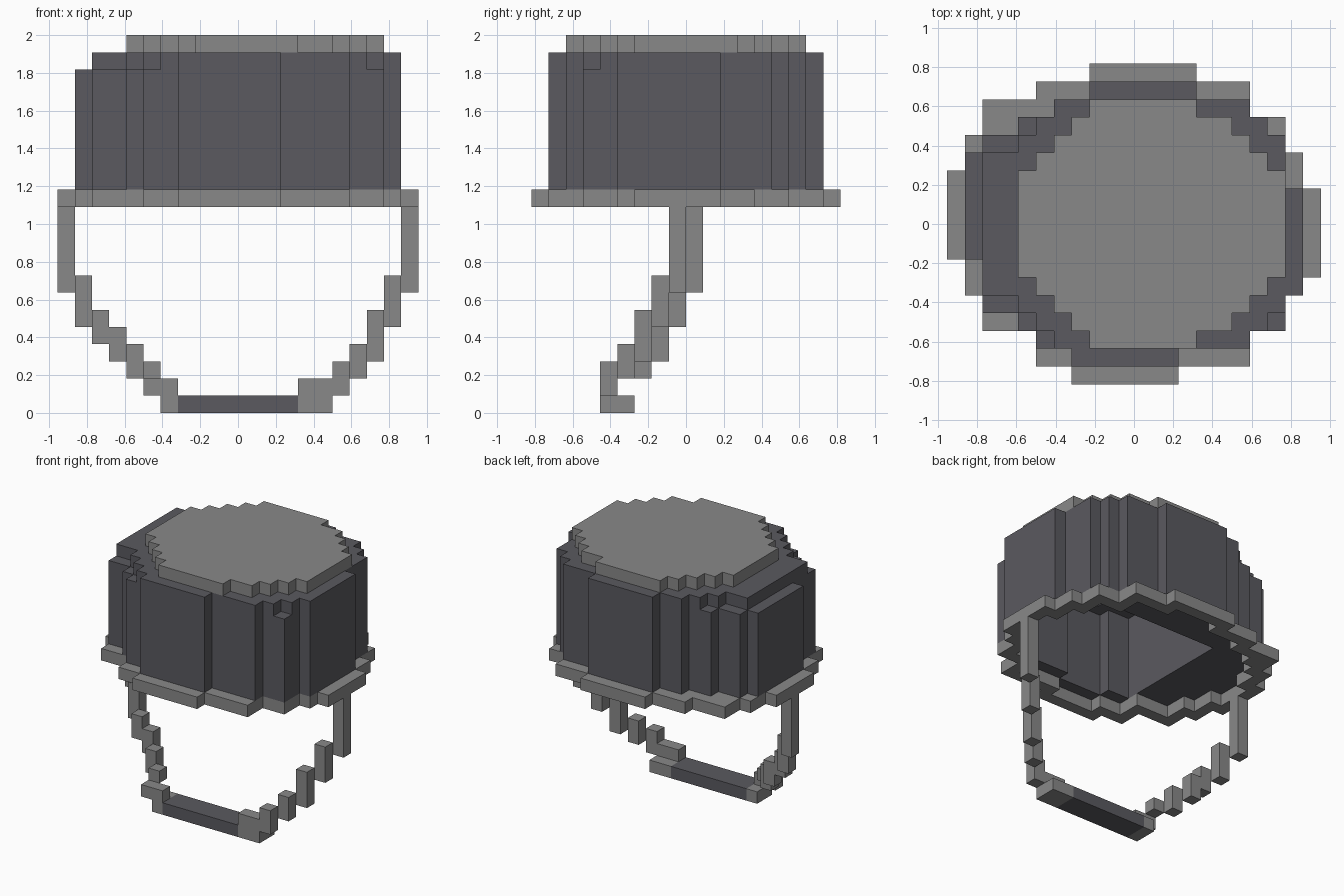
import bpy, bmesh

if "Cube" in bpy.data.objects:
    bpy.data.objects.remove(bpy.data.objects["Cube"], do_unlink=True)

U = 2 / 22  # size of one block


def material(name, rgb):
    m = bpy.data.materials.new(name)
    m.use_nodes = True
    m.diffuse_color = (*rgb, 1)
    bsdf = m.node_tree.nodes["Principled BSDF"]
    bsdf.inputs["Base Color"].default_value = (*rgb, 1)
    bsdf.inputs["Roughness"].default_value = 0.9
    return m


GRAY = material("mid gray", (0.25, 0.25, 0.25))
DARK = material("dark slate", (0.103, 0.101, 0.116))


def rows(first, spans):
    """Set of grid cells from one (start, end) span per row, front to back."""
    return {(i, first + k) for k, (a, b) in enumerate(spans) for i in range(a, b)}


def block(i0, i1, j0, j1):
    return {(i, j) for i in range(i0, i1) for j in range(j0, j1)}


def inside(cells):
    """Cells whose eight neighbours are all filled."""
    return {(i, j) for i, j in cells
            if block(i - 1, i + 2, j - 1, j + 2) <= cells}


def build(name, mat, layers):
    """One object from (cells, bottom layer, top layer) prisms."""
    bm = bmesh.new()
    for cells, z0, z1 in layers:
        verts = {}

        def v(i, j, k):
            if (i, j, k) not in verts:
                verts[i, j, k] = bm.verts.new(((i - 10.5) * U, (j - 9) * U, k * U))
            return verts[i, j, k]

        for i, j in sorted(cells):
            ring = [(i, j), (i + 1, j), (i + 1, j + 1), (i, j + 1)]
            bm.faces.new([v(*p, z1) for p in ring])
            bm.faces.new([v(*p, z0) for p in reversed(ring)])
            beside = [(i, j - 1), (i + 1, j), (i, j + 1), (i - 1, j)]
            for s, n in enumerate(beside):
                if n not in cells:
                    p, q = ring[s], ring[(s + 1) % 4]
                    bm.faces.new([v(*p, z0), v(*q, z0), v(*q, z1), v(*p, z1)])
    me = bpy.data.meshes.new(name)
    bm.to_mesh(me)
    bm.free()
    me.materials.append(mat)
    ob = bpy.data.objects.new(name, me)
    bpy.context.collection.objects.link(ob)
    return ob


# Stepped outlines, seen from above
brim = rows(0, [(7, 13), (5, 17), (5, 17), (2, 19), (2, 19), (1, 20), (1, 21),
                (0, 21), (0, 21), (0, 21), (0, 21), (0, 20), (1, 20), (1, 19),
                (2, 19), (2, 17), (5, 17), (8, 14)])
crown = rows(1, [(7, 13), (5, 17), (4, 19), (2, 19), (2, 20), (2, 20),
                 (1, 20), (1, 20), (1, 20), (1, 20), (1, 19), (1, 19),
                 (2, 19), (4, 18), (6, 17), (8, 14)])
cap = rows(2, [(8, 14), (7, 16), (6, 17), (5, 18)] + [(4, 19)] * 6 +
           [(5, 18), (6, 17), (7, 16), (8, 14)])

# Crown cells that stop one block lower
low = {c for c in crown if c[0] == 1}
low |= {(2, 4), (3, 4), (4, 3), (5, 2), (18, 3), (2, 13), (3, 13), (4, 14)}

# Head cavity, with thicker walls on the right and at the back
cavity = inside(crown) & block(6, 20, 2, 13)

# Hat: brim, hollow crown, ledge around the cap
build("brim", GRAY, [((brim - crown) | (brim - inside(brim)), 12, 13)])
build("crown_wall", DARK, [(crown - cavity, 13, 20)])
build("crown_ledge", DARK, [(crown - inside(cap) - low, 20, 21)])
build("crown_cap", GRAY, [(cap, 21, 22)])

# Chin strap: columns stepping inward and forward (i, j, bottom, top)
straps = {
    "left_strap": [(20, 8, 7, 12), (19, 7, 5, 8), (18, 6, 3, 6),
                   (17, 5, 2, 4), (16, 4, 1, 3)],
    "right_strap": [(0, 9, 7, 12), (1, 8, 5, 8), (2, 7, 4, 6), (3, 7, 3, 5),
                    (4, 6, 2, 4), (5, 5, 2, 3), (5, 4, 1, 2)],
}
for name, columns in straps.items():
    build(name, GRAY, [({(i, j)}, a, b) for i, j, a, b in columns])

# Chin piece and its end tabs
build("chin_pad", DARK, [(block(7, 14, 4, 6), 0, 1)])
for name, a, b in (("left_chin_tab", 14, 16), ("right_chin_tab", 6, 7)):
    build(name, GRAY, [(block(a, b, 4, 6), 0, 1), (block(a, b, 4, 5), 1, 2)])
